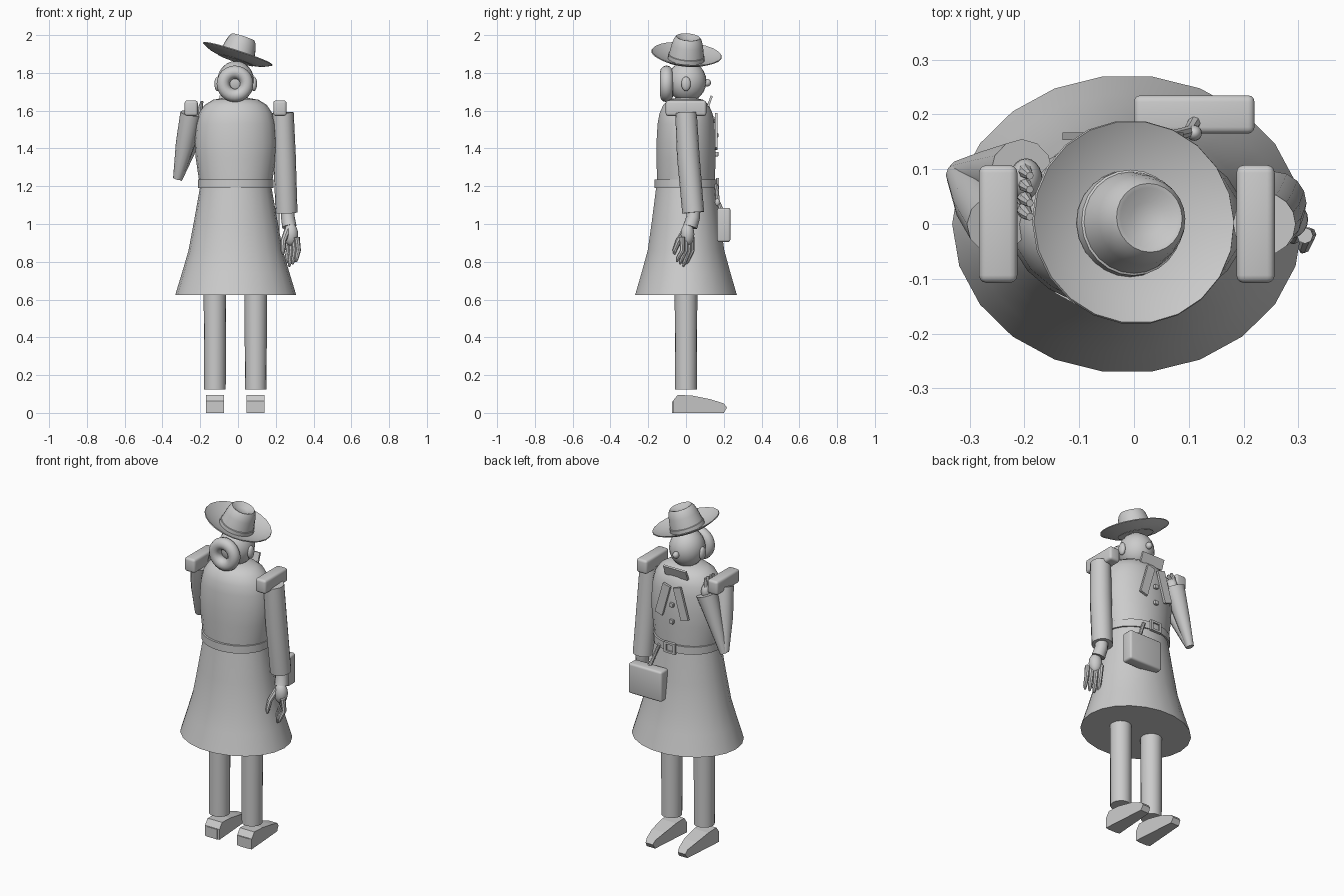
import bpy, bmesh, math
from mathutils import Vector, Matrix

if "Cube" in bpy.data.objects:
    bpy.data.objects.remove(bpy.data.objects["Cube"], do_unlink=True)

grey = bpy.data.materials.new("light grey")
grey.use_nodes = True
grey.diffuse_color = (0.6, 0.6, 0.6, 1)
grey.node_tree.nodes["Principled BSDF"].inputs["Base Color"].default_value = (0.6, 0.6, 0.6, 1)
MID = -0.012  # body axis


def finish(name, bm, smooth=True, matrix=None):
    if matrix:
        bm.transform(matrix)
    bmesh.ops.recalc_face_normals(bm, faces=bm.faces)
    mesh = bpy.data.meshes.new(name)
    bm.to_mesh(mesh)
    bm.free()
    ob = bpy.data.objects.new(name, mesh)
    bpy.context.collection.objects.link(ob)
    mesh.materials.append(grey)
    if smooth:
        bpy.ops.object.select_all(action="DESELECT")
        ob.select_set(True)
        bpy.context.view_layer.objects.active = ob
        bpy.ops.object.shade_smooth_by_angle(angle=math.radians(35))
    return ob


def bridge(bm, rings):
    n = len(rings[0])
    for a, b in zip(rings, rings[1:]):
        for i in range(n):
            bm.faces.new((a[i], a[(i + 1) % n], b[(i + 1) % n], b[i]))


def lathe(name, profile, cx=MID, cy=0, sides=22, caps=True, matrix=None):
    """Stack elliptical rings given as (rx, ry, z)."""
    bm = bmesh.new()
    rings = []
    for rx, ry, z in profile:
        angles = [2 * math.pi * i / sides for i in range(sides)]
        rings.append([bm.verts.new((cx + rx * math.cos(a), cy + ry * math.sin(a), z)) for a in angles])
    bridge(bm, rings)
    if caps:
        bm.faces.new(rings[0])
        bm.faces.new(rings[-1])
    return finish(name, bm, True, matrix)


def tube(name, points, radii, sides=12):
    """Sweep a circle along a path with changing radius."""
    bm = bmesh.new()
    pts = [Vector(p) for p in points]
    rings = []
    for i, p in enumerate(pts):
        d = pts[min(i + 1, len(pts) - 1)] - pts[max(i - 1, 0)]
        side = d.cross(Vector((0, 1, 0.01))).normalized()
        other = d.cross(side).normalized()
        angles = [2 * math.pi * k / sides for k in range(sides)]
        rings.append([bm.verts.new(p + radii[i] * (side * math.cos(a) + other * math.sin(a))) for a in angles])
    bridge(bm, rings)
    bm.faces.new(rings[0])
    bm.faces.new(rings[-1])
    return finish(name, bm)


def box(name, center, size, bevel=0.0, rot=(0, 0, 0)):
    bm = bmesh.new()
    bmesh.ops.create_cube(bm, size=1)
    bm.transform(Matrix.Diagonal((*size, 1)))
    if bevel:
        bmesh.ops.bevel(bm, geom=bm.edges[:], offset=bevel, segments=3, profile=0.5, affect="EDGES")
    turn = Matrix.Rotation(rot[1], 4, "Y") @ Matrix.Rotation(rot[0], 4, "X")
    return finish(name, bm, bevel > 0, Matrix.Translation(center) @ turn)


def ball(name, center, scale):
    bm = bmesh.new()
    bmesh.ops.create_uvsphere(bm, u_segments=20, v_segments=12, radius=1)
    return finish(name, bm, True, Matrix.Translation(center) @ Matrix.Diagonal((*scale, 1)))


# Coat
lathe("coat_skirt", [(0.32, 0.272, 0.625), (0.285, 0.238, 0.74), (0.25, 0.205, 0.86),
                     (0.22, 0.182, 1.02), (0.19, 0.16, 1.19)])
lathe("belt", [(0.2, 0.168, 1.19), (0.2, 0.168, 1.235)])
lathe("coat_torso", [(0.195, 0.155, 1.235), (0.212, 0.158, 1.35), (0.217, 0.158, 1.43),
                     (0.21, 0.152, 1.53), (0.195, 0.142, 1.585), (0.165, 0.122, 1.63),
                     (0.12, 0.09, 1.658), (0.05, 0.04, 1.67)])

# Head with ears, nose and hair bun
ball("head", (MID, 0.005, 1.755), (0.098, 0.103, 0.108))
ball("nose", (MID, 0.112, 1.748), (0.018, 0.02, 0.02))
for side in (-1, 1):
    ball("ear", (MID + side * 0.097, 0, 1.742), (0.016, 0.025, 0.038))
bm = bmesh.new()
rings = []
for i in range(24):
    a = 2 * math.pi * i / 24
    ring = []
    for k in range(12):
        b = 2 * math.pi * k / 12
        r = 0.062 + 0.035 * math.cos(b)
        ring.append(bm.verts.new((-0.016 + r * math.cos(a), -0.103 + 0.035 * math.sin(b), 1.742 + r * math.sin(a))))
    rings.append(ring)
bridge(bm, rings + rings[:1])
finish("hair_bun", bm)

# Tilted hat
tilt = (Matrix.Translation((MID, 0, 1.866)) @ Matrix.Rotation(math.radians(18), 4, "Y")
        @ Matrix.Rotation(math.radians(-5), 4, "X"))
crown = [(0.098, 0), (0.097, 0.028), (0.093, 0.03), (0.083, 0.085), (0.074, 0.115),
         (0.063, 0.13), (0.055, 0.128), (0.03, 0.112)]
lathe("hat_crown", [(r, r, h) for r, h in crown], cx=0, sides=24, matrix=tilt)
brim = [(0.07, 0), (0.1, 0.002), (0.15, 0.013), (0.194, 0.034), (0.192, 0.039), (0.15, 0.018), (0.1, 0.007)]
lathe("hat_brim", [(r, r * 0.965, h) for r, h in brim], cx=0, caps=False, matrix=tilt)

# Shoulder pads
for x in (-0.248, 0.222):
    box("shoulder_pad", (x, 0, 1.613), (0.07, 0.215, 0.082), 0.014)

# Hanging arm and hand
tube("left_sleeve", [(0.238, 0, 1.59), (0.246, 0.012, 1.36), (0.257, 0.038, 1.06)], [0.057, 0.06, 0.058], 16)
tube("left_wrist", [(0.262, 0.04, 1.07), (0.264, 0.038, 1.035), (0.272, 0.022, 0.985)], [0.035, 0.036, 0.038])
ball("left_palm", (0.28, 0.008, 0.945), (0.038, 0.036, 0.06))
for i in range(4):
    x, y = 0.258 + 0.018 * i, 0.03 - 0.017 * i
    tip = 0.775 + 0.012 * abs(i - 1)
    tube("left_finger", [(x, y, 0.93), (x + 0.008, y + 0.002, 0.86), (x - 0.002, y - 0.022, tip + 0.02),
                         (x - 0.005, y - 0.028, tip)], [0.015, 0.013, 0.011, 0.005], 8)
tube("left_thumb", [(0.262, -0.005, 0.97), (0.24, -0.04, 0.91), (0.238, -0.06, 0.86), (0.24, -0.062, 0.84)],
     [0.017, 0.015, 0.012, 0.005], 8)

# Raised arm, pinched at the elbow, with the hand at the chest
tube("right_upper_sleeve", [(-0.25, 0, 1.585), (-0.28, 0.04, 1.42), (-0.32, 0.09, 1.24)], [0.056, 0.05, 0.024], 12)
tube("right_forearm_sleeve", [(-0.318, 0.095, 1.235), (-0.262, 0.095, 1.4), (-0.205, 0.095, 1.56)],
     [0.022, 0.042, 0.06], 12)
ball("right_palm", (-0.197, 0.08, 1.57), (0.03, 0.04, 0.05))
for i in range(4):
    y = 0.1 - 0.025 * i
    tube("right_finger", [(-0.2, y, 1.58), (-0.198, y - 0.005, 1.62), (-0.19, y - 0.012, 1.65)],
         [0.014, 0.012, 0.007], 8)

# Collar, lapels, buttons and buckle
box("collar_plate", (MID - 0.01, 0.126, 1.65), (0.15, 0.012, 0.06), 0, (math.radians(-20), 0, 0))
for side in (-1, 1):
    box("lapel", (MID - 0.008 + side * 0.06, 0.16, 1.49), (0.05, 0.014, 0.19), 0, (0, math.radians(-16 * side), 0))
for z in (1.47, 1.37):
    box("button", (MID - 0.008, 0.163, z), (0.024, 0.016, 0.024), 0.003)
for dx in (-0.03, 0.03):
    box("buckle_side", (MID + dx, 0.168, 1.213), (0.014, 0.016, 0.06))
for dz in (-0.025, 0.025):
    box("buckle_bar", (MID, 0.168, 1.213 + dz), (0.07, 0.016, 0.012))

# Bag hung from the belt
box("bag", (0.11, 0.2, 0.995), (0.22, 0.07, 0.18), 0.012)
tube("bag_strap", [(0.11, 0.185, 1.08), (0.1, 0.168, 1.12), (0.065, 0.16, 1.21)], [0.012, 0.011, 0.01], 8)
ball("bag_strap_knob", (0.11, 0.166, 1.115), (0.014, 0.014, 0.02))

# Legs and shoes
for x, shoe_x in ((-0.122, -0.122), (0.094, 0.092)):
    lathe("trouser_leg", [(0.057, 0.058, 0.125), (0.06, 0.06, 0.66)], cx=x, sides=16)
    bm = bmesh.new()
    outline = [(-0.07, 0), (-0.07, 0.062), (-0.045, 0.095), (0.03, 0.092), (0.13, 0.072),
               (0.2, 0.05), (0.217, 0.028), (0.2, 0)]
    rows = []
    for side in (-1, 1):
        row = []
        for y, z in outline:
            half = 0.048 if y < 0.1 else 0.048 - 0.2 * (y - 0.1)
            row.append(bm.verts.new((shoe_x + side * half, y, z)))
        rows.append(row)
    bridge(bm, rows)
    for row in rows:
        bm.faces.new(row)
    finish("shoe", bm, False)
    box("shoe_heel", (shoe_x, -0.068, 0.03), (0.07, 0.012, 0.06))
